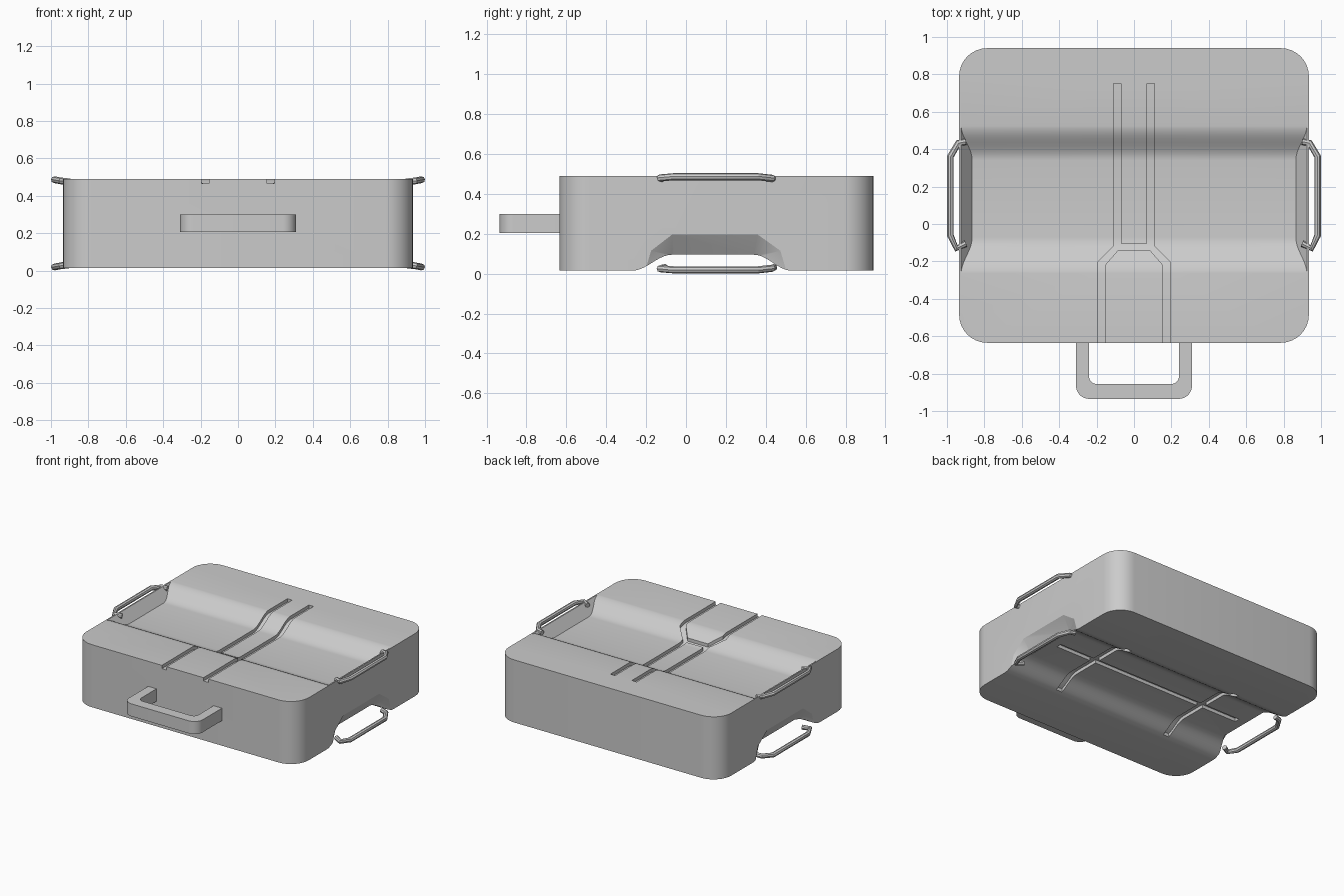
import bpy, bmesh
from math import pi, cos, sin, radians
from mathutils import Vector

if "Cube" in bpy.data.objects:
    bpy.data.objects.remove(bpy.data.objects["Cube"])

MID = 0.2525  # mirror plane between upper and lower fittings


def finish(name, bm):
    bmesh.ops.recalc_face_normals(bm, faces=bm.faces)
    me = bpy.data.meshes.new(name)
    bm.to_mesh(me)
    bm.free()
    ob = bpy.data.objects.new(name, me)
    bpy.context.collection.objects.link(ob)
    return ob


def loft(name, a, b):
    bm = bmesh.new()
    va = [bm.verts.new(p) for p in a]
    vb = [bm.verts.new(p) for p in b]
    n = len(a)
    bm.faces.new(va)
    bm.faces.new(vb)
    for i in range(n):
        j = (i + 1) % n
        bm.faces.new((va[i], va[j], vb[j], vb[i]))
    return finish(name, bm)


def prism(name, pts, z0, z1):
    return loft(name, [(x, y, z0) for x, y in pts], [(x, y, z1) for x, y in pts])


def hull(name, pts):
    bm = bmesh.new()
    for p in pts:
        bm.verts.new(p)
    bmesh.ops.convex_hull(bm, input=bm.verts)
    return finish(name, bm)


def subtract(ob, cutter):
    bpy.context.view_layer.objects.active = ob
    m = ob.modifiers.new("cut", 'BOOLEAN')
    m.operation = 'DIFFERENCE'
    m.solver = 'EXACT'
    m.object = cutter
    bpy.ops.object.modifier_apply(modifier=m.name)
    bpy.data.objects.remove(cutter)


def smooth(ob):
    bpy.ops.object.select_all(action='DESELECT')
    ob.select_set(True)
    bpy.context.view_layer.objects.active = ob
    bpy.ops.object.shade_smooth_by_angle(angle=radians(28))


def arc(cx, cy, r, a0, a1, n=8):
    return [(cx + r * cos(radians(a0 + (a1 - a0) * i / n)),
             cy + r * sin(radians(a0 + (a1 - a0) * i / n))) for i in range(n + 1)]


def mirrored(half):
    return half + [(-x, y) for x, y in reversed(half)]


# Case body with rounded vertical corners
R = 0.15
half = arc(0.935 - R, -0.635 + R, R, -90, 0) + arc(0.935 - R, 0.94 - R, R, 0, 90)
body = prism("case_body", mirrored(half), 0.015, 0.49)

# Wide trough across the top (walled ends) and the bottom (open ends)
DEPTH = 0.08
N = 10
down = [(-0.27 + 0.2 * i / N, 0.5 + 0.5 * cos(pi * i / N)) for i in range(N + 1)]
up = [(0.34 + 0.19 * i / N, 0.5 - 0.5 * cos(pi * i / N)) for i in range(N + 1)]
profile = down + up + [(0.53, 2.0), (-0.27, 2.0)]
top, bottom = [], []
for y, t in profile:
    rise = DEPTH * t + (0.001 if t == 1 else 0)
    top.append((0.865 + 0.06 * t, y, 0.41 + rise))
    bottom.append((1.2, y, 0.095 - rise))
for pts in (top, bottom):
    subtract(body, loft("trough_cutter", pts, [(-x, y, z) for x, y, z in pts]))

# Sloping hand recesses low on both sides
recess = [(0.865, -0.06, 0.09), (0.865, 0.35, 0.09), (0.865, -0.06, -0.05),
          (0.865, 0.35, -0.05), (0.95, -0.25, -0.05), (0.95, 0.55, -0.05),
          (0.95, -0.2, 0.12), (0.95, 0.5, 0.12), (0.95, -0.07, 0.22), (0.95, 0.36, 0.22)]
for s in (-1, 1):
    subtract(body, hull("recess_cutter", [(s * x, y, z) for x, y, z in recess]))

# Shallow channels that follow the top and bottom surfaces
top_plan = mirrored([(0.085, -0.14), (0.155, -0.22), (0.155, -0.66), (0.195, -0.66),
                     (0.195, -0.205), (0.11, -0.12), (0.11, 0.75), (0.07, 0.75),
                     (0.07, -0.105)])
bottom_plan = mirrored([(0.455, 0.17), (0.455, 0.52), (0.505, 0.52), (0.505, 0.17),
                        (0.8, 0.17), (0.8, 0.13), (0.505, 0.13), (0.505, -0.23),
                        (0.455, -0.23), (0.455, 0.13)])
channels = []
for plan, z0, z1, shift in ((top_plan, 0.34, 0.6, -0.025), (bottom_plan, -0.1, 0.16, 0.025)):
    core = body.copy()
    core.data = body.data.copy()
    bpy.context.collection.objects.link(core)
    for v in core.data.vertices:
        v.co.z += shift
    cutter = prism("channel_cutter", plan, z0, z1)
    subtract(cutter, core)
    channels.append(cutter)
for cutter in channels:
    subtract(body, cutter)
smooth(body)

# Front carrying handle: a rounded U bar
outer = arc(0.24, -0.865, 0.07, -90, 0) + [(0.31, -0.63)]
inner = [(0.24, -0.63)] + arc(0.2, -0.815, 0.04, 0, -90)
right = outer + inner
bm_pts = right + [(-x, y) for x, y in reversed(right)]
# two mirrored halves joined at the centre line
for s, side in ((1, "right"), (-1, "left")):
    pts = [(0, -0.935)] + right + [(0, -0.855)]
    smooth(prism("front_handle_" + side, [(s * x, y) for x, y in pts], 0.205, 0.3))

# Four side loop handles, upper and lower pairs
path = [(0.9, 0.44, 0.474), (0.94, 0.432, 0.478), (0.982, 0.36, 0.486),
        (0.982, -0.06, 0.486), (0.95, -0.13, 0.48), (0.9, -0.105, 0.474)]
for sx, side in ((1, "right"), (-1, "left")):
    for level in ("upper", "lower"):
        cu = bpy.data.curves.new("side_handle", 'CURVE')
        cu.dimensions = '3D'
        cu.bevel_depth = 0.018
        cu.bevel_resolution = 2
        cu.use_fill_caps = True
        sp = cu.splines.new('POLY')
        sp.points.add(len(path) - 1)
        for p, (x, y, z) in zip(sp.points, path):
            p.co = (sx * x, y, z if level == "upper" else 2 * MID - z, 1)
        ob = bpy.data.objects.new(f"side_handle_{level}_{side}", cu)
        bpy.context.collection.objects.link(ob)
        bpy.ops.object.select_all(action='DESELECT')
        ob.select_set(True)
        bpy.context.view_layer.objects.active = ob
        bpy.ops.object.convert(target='MESH')
        smooth(bpy.context.view_layer.objects.active)
